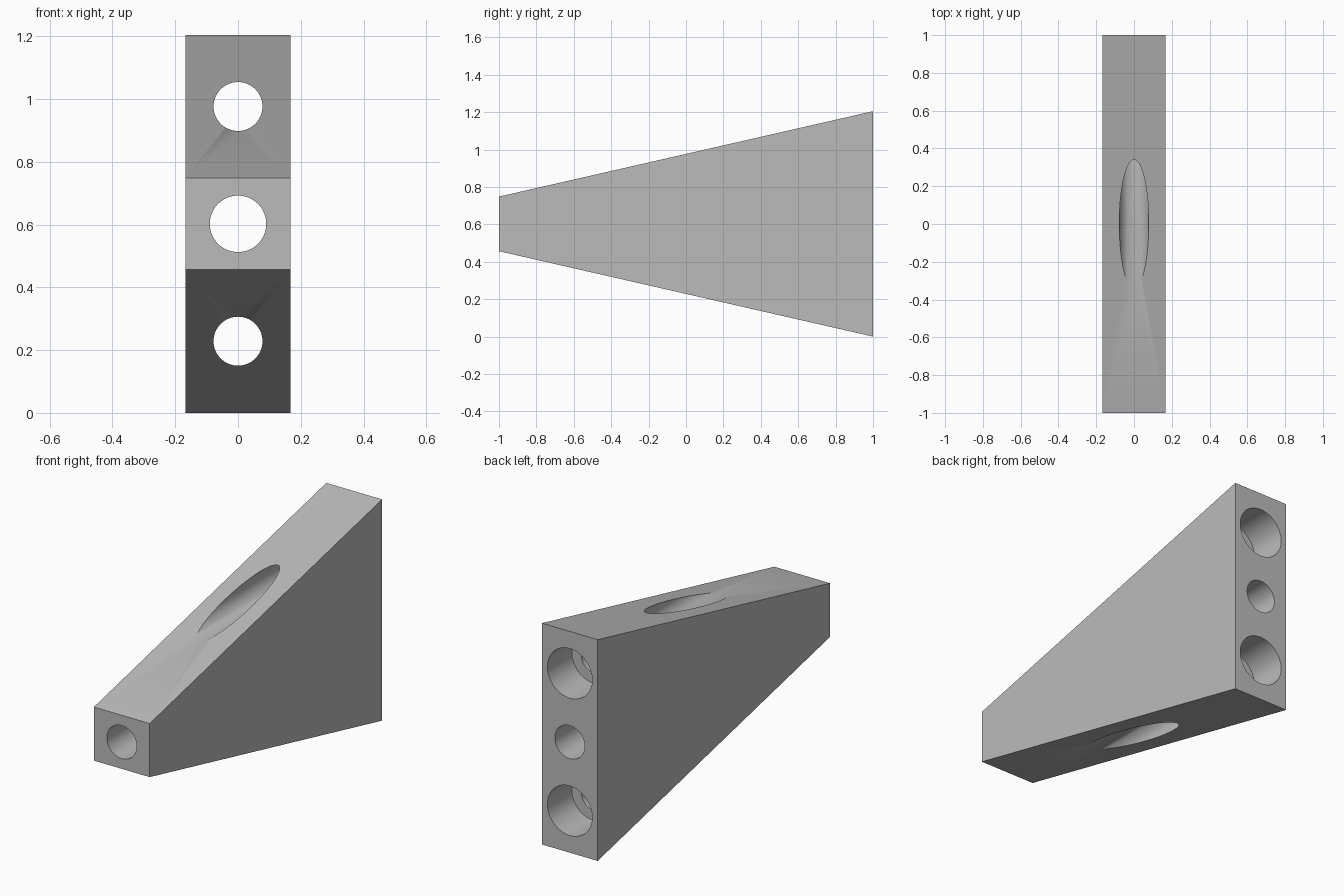
import bpy, bmesh, math
from mathutils import Matrix

if "Cube" in bpy.data.objects:
    bpy.data.objects.remove(bpy.data.objects["Cube"], do_unlink=True)

HALF_WIDTH, HEIGHT, NOSE = 0.168, 1.205, 0.146
MID = HEIGHT / 2

grey = bpy.data.materials.new("plain grey")
grey.use_nodes = True
grey.diffuse_color = (0.5, 0.5, 0.5, 1)
grey.node_tree.nodes["Principled BSDF"].inputs["Base Color"].default_value = (0.5, 0.5, 0.5, 1)


def make_object(name, bm):
    bmesh.ops.recalc_face_normals(bm, faces=bm.faces)
    mesh = bpy.data.meshes.new(name)
    bm.to_mesh(mesh)
    bm.free()
    mesh.materials.append(grey)
    obj = bpy.data.objects.new(name, mesh)
    bpy.context.collection.objects.link(obj)
    return obj


def bore(name, radius, z, y0, y1):
    """Cylindrical cutter along y."""
    bm = bmesh.new()
    place = Matrix.Translation((0, (y0 + y1) / 2, z)) @ Matrix.Rotation(math.pi / 2, 4, 'X')
    bmesh.ops.create_cone(bm, cap_ends=True, segments=64, radius1=radius,
                          radius2=radius, depth=y1 - y0, matrix=place)
    obj = make_object(name, bm)
    obj.hide_render = True
    return obj


# Tapered block: side profile extruded across the width
bm = bmesh.new()
profile = [(-1, MID - NOSE), (1, 0), (1, HEIGHT), (-1, MID + NOSE)]
side = bm.faces.new([bm.verts.new((-HALF_WIDTH, y, z)) for y, z in profile])
swept = bmesh.ops.extrude_face_region(bm, geom=[side])
moved = [v for v in swept["geom"] if isinstance(v, bmesh.types.BMVert)]
bmesh.ops.translate(bm, verts=moved, vec=(2 * HALF_WIDTH, 0, 0))
wedge = make_object("tapered_block", bm)

# Centre bore, then a screw hole and counterbore above and below it
cutters = [bore("centre_bore", 0.09, MID, -1.2, 1.2)]
for label, sign in (("upper", 1), ("lower", -1)):
    z = MID + sign * 0.374
    cutters.append(bore(label + "_screw_hole", 0.078, z, -1.2, 1.2))
    cutters.append(bore(label + "_counterbore", 0.135, z, 0.79, 1.2))

for cutter in cutters:
    cut = wedge.modifiers.new(cutter.name, 'BOOLEAN')
    cut.operation = 'DIFFERENCE'
    cut.solver = 'EXACT'
    cut.object = cutter

# Bake the cuts and remove the cutters
bpy.context.view_layer.update()
result = wedge.evaluated_get(bpy.context.evaluated_depsgraph_get())
mesh = bpy.data.meshes.new_from_object(result)
wedge.modifiers.clear()
wedge.data = mesh
for cutter in cutters:
    bpy.data.objects.remove(cutter, do_unlink=True)

# Smooth bores with sharp rims
bpy.ops.object.select_all(action='DESELECT')
wedge.select_set(True)
bpy.context.view_layer.objects.active = wedge
bpy.ops.object.shade_smooth_by_angle(angle=math.radians(30))
for poly in mesh.polygons:
    if len(poly.vertices) > 4 and abs(poly.normal.y) > 0.9:
        poly.use_smooth = False
